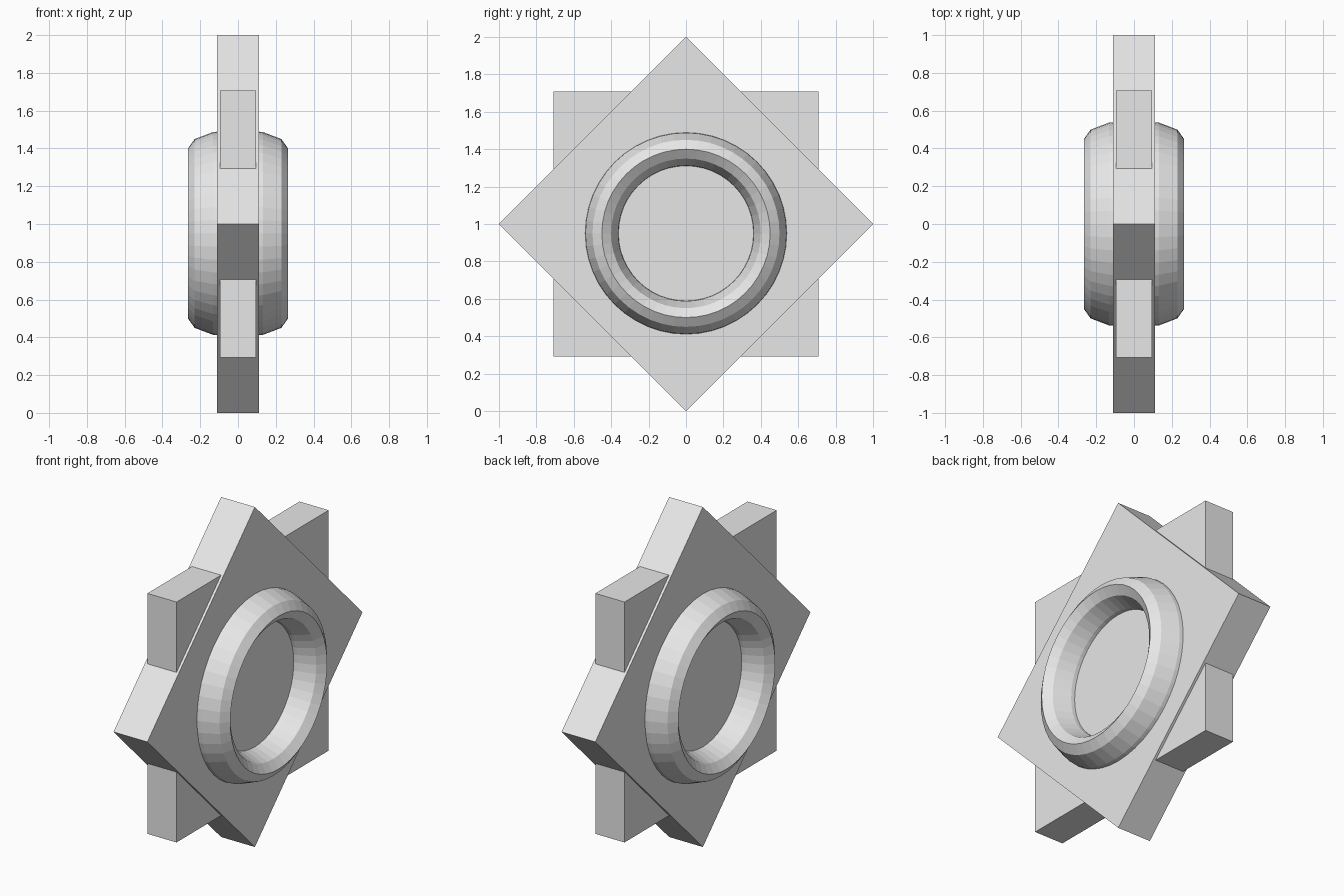
import bpy
from math import pi, sqrt

cube = bpy.data.objects.get("Cube")
if cube:
    bpy.data.objects.remove(cube, do_unlink=True)

# Single light grey material
grey = bpy.data.materials.new("light_grey")
grey.use_nodes = True
colour = (0.8, 0.8, 0.8, 1)
grey.diffuse_color = colour
grey.node_tree.nodes["Principled BSDF"].inputs["Base Color"].default_value = colour


def finish(name, scale):
    """Name, scale and colour the newest object."""
    obj = bpy.context.object
    obj.name = name
    obj.scale = scale
    bpy.ops.object.transform_apply(location=False, rotation=True, scale=True)
    obj.data.materials.append(grey)


# Two crossed square plates forming an eight-pointed star
side = sqrt(2)
for name, thickness, angle in (("upright_plate", 0.19, 0), ("diamond_plate", 0.22, pi / 4)):
    bpy.ops.mesh.primitive_cube_add(size=1, location=(0, 0, 1), rotation=(angle, 0, 0))
    finish(name, (thickness, side, side))

# Faceted ring, stretched along its axis so it stands out on both faces
bpy.ops.mesh.primitive_torus_add(
    major_radius=0.45, minor_radius=0.1, major_segments=48, minor_segments=12,
    location=(0, 0, 0.95), rotation=(0, pi / 2, 0))
finish("centre_ring", (1, 1, 2.65))
